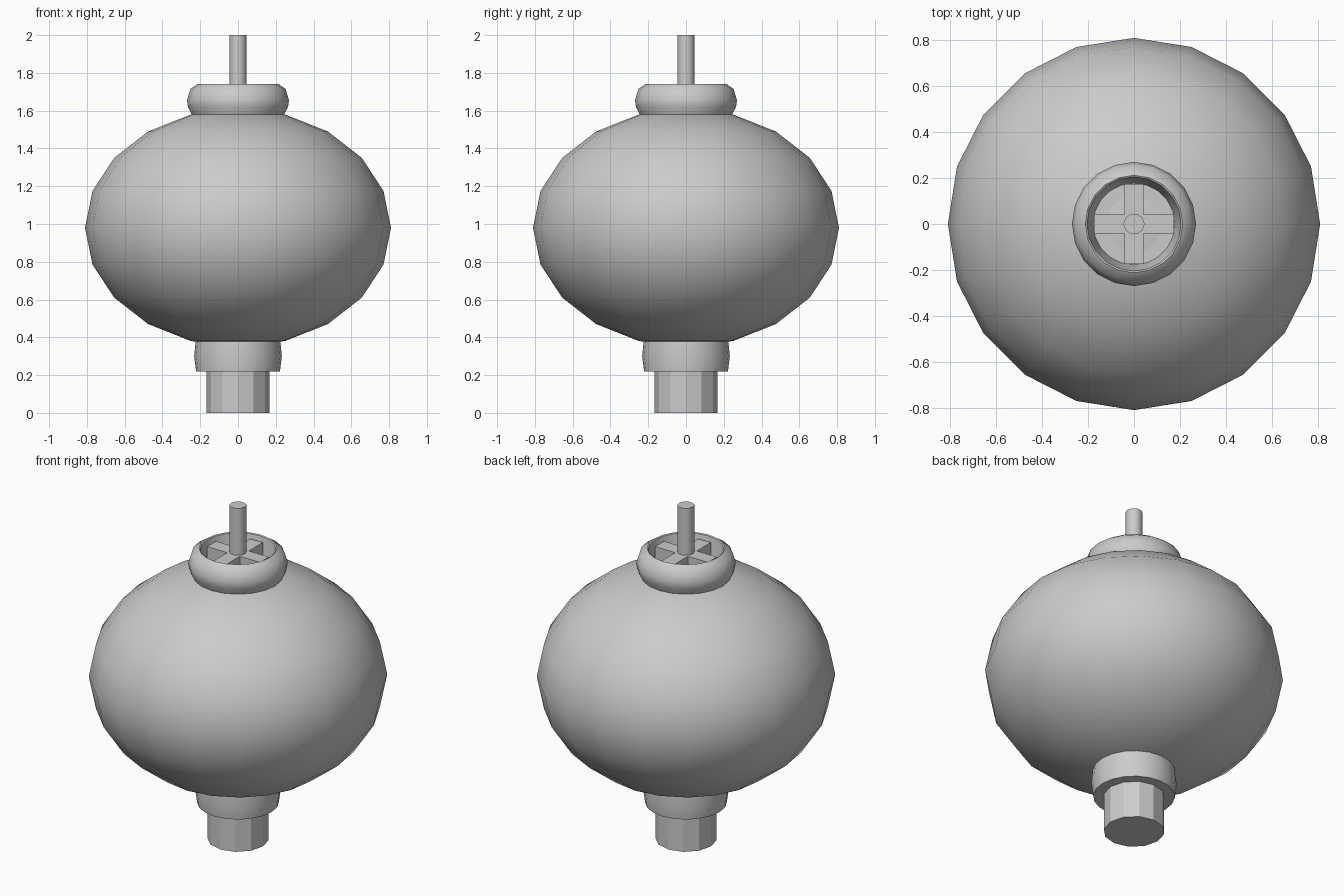
import bpy
import bmesh
import math
from mathutils import Matrix

cube = bpy.data.objects.get("Cube")
if cube:
    bpy.data.objects.remove(cube, do_unlink=True)

grey = bpy.data.materials.new("plain grey")
grey.use_nodes = True
colour = (0.6, 0.6, 0.6, 1)
grey.diffuse_color = colour
grey.node_tree.nodes["Principled BSDF"].inputs["Base Color"].default_value = colour


def finish(name, bm, smooth_angle=0):
    """Turn the bmesh into a named, coloured object."""
    bmesh.ops.recalc_face_normals(bm, faces=bm.faces)
    mesh = bpy.data.meshes.new(name)
    bm.to_mesh(mesh)
    bm.free()
    mesh.materials.append(grey)
    obj = bpy.data.objects.new(name, mesh)
    bpy.context.collection.objects.link(obj)
    if smooth_angle:
        bpy.ops.object.select_all(action="DESELECT")
        obj.select_set(True)
        bpy.context.view_layer.objects.active = obj
        bpy.ops.object.shade_smooth_by_angle(angle=math.radians(smooth_angle))
    return obj


def lathe(name, profile, sides, smooth_angle):
    """Spin (radius, height) points around z; the open ends are capped."""
    bm = bmesh.new()
    rings = []
    for r, z in profile:
        angles = [math.tau * i / sides for i in range(sides)]
        rings.append([bm.verts.new((r * math.cos(a), r * math.sin(a), z)) for a in angles])
    for low, high in zip(rings, rings[1:]):
        for i in range(sides):
            j = (i + 1) % sides
            bm.faces.new((low[i], low[j], high[j], high[i]))
    bm.faces.new(rings[0])
    bm.faces.new(rings[-1])
    return finish(name, bm, smooth_angle)


# Squashed round body
bm = bmesh.new()
bmesh.ops.create_uvsphere(bm, u_segments=20, v_segments=10, radius=1,
                          matrix=Matrix.Translation((0, 0, 0.98)) @ Matrix.Diagonal((0.81, 0.81, 0.63, 1)))
finish("body", bm, 40)

# Top collar with a recessed cup, and the lower collar
lathe("top_collar", [(0.24, 1.57), (0.265, 1.62), (0.27, 1.655), (0.252, 1.715), (0.212, 1.742),
                     (0.205, 1.738), (0.178, 1.595)], 20, 40)
lathe("lower_collar", [(0.222, 0.22), (0.232, 0.30), (0.222, 0.40)], 20, 30)

# Faceted plug at the bottom and the stem at the top
lathe("bottom_plug", [(0.166, 0), (0.166, 0.24)], 12, 0)
lathe("top_stem", [(0.046, 1.58), (0.046, 2.0)], 10, 40)

# Crossed spokes inside the cup
for name, size in (("spoke_across", (0.35, 0.084, 0.13)), ("spoke_along", (0.084, 0.35, 0.13))):
    bm = bmesh.new()
    bmesh.ops.create_cube(bm, size=1,
                          matrix=Matrix.Translation((0, 0, 1.655)) @ Matrix.Diagonal((*size, 1)))
    finish(name, bm)
